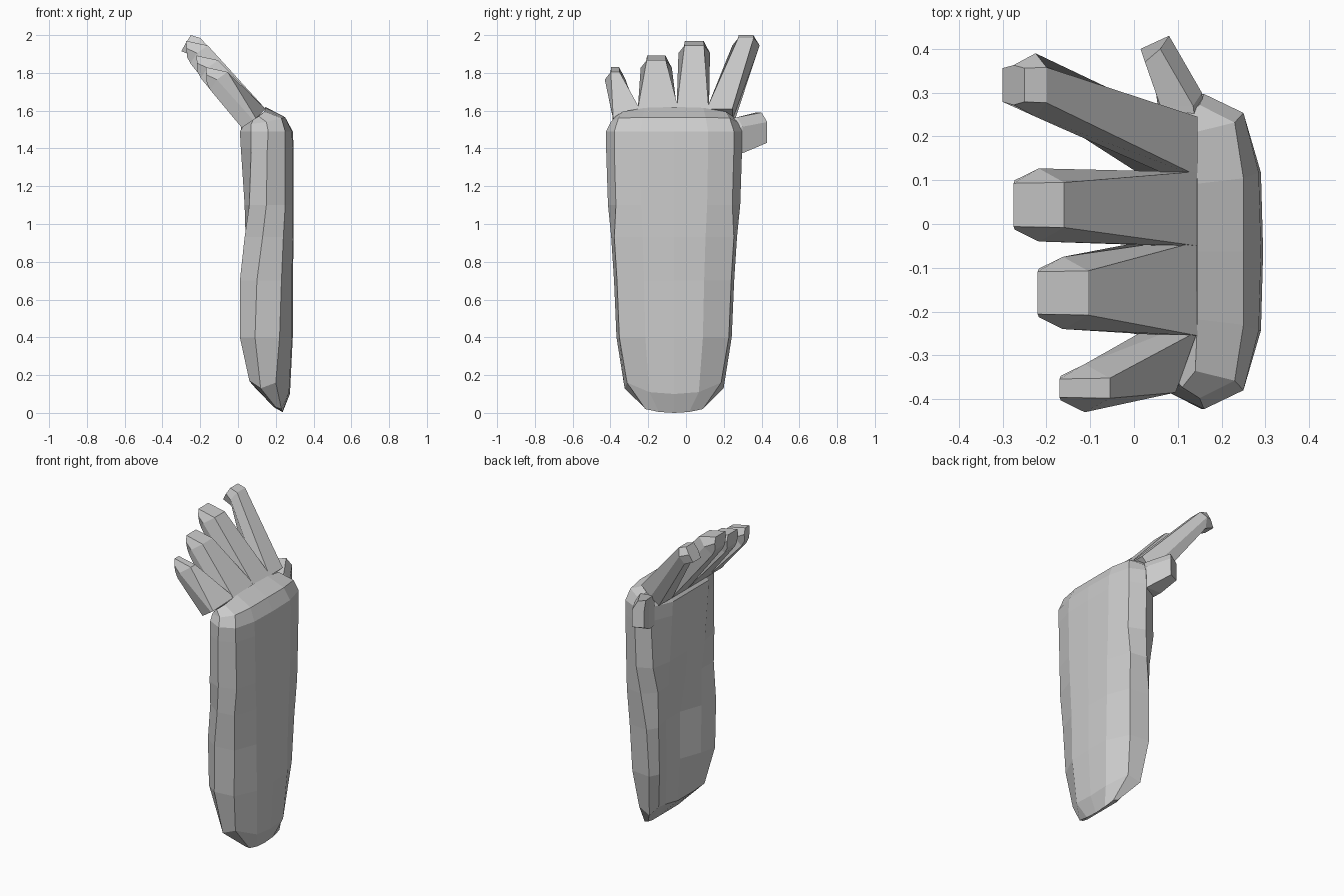
import bpy
import bmesh

cube = bpy.data.objects.get("Cube")
if cube:
    bpy.data.objects.remove(cube, do_unlink=True)

GREY = (0.6, 0.6, 0.6, 1.0)
grey = bpy.data.materials.new("plain grey")
grey.use_nodes = True
grey.diffuse_color = GREY
grey.node_tree.nodes["Principled BSDF"].inputs["Base Color"].default_value = GREY


def loft(name, rings):
    """Skin a list of equal closed rings and cap both ends."""
    bm = bmesh.new()
    loops = [[bm.verts.new(point) for point in ring] for ring in rings]
    for low, high in zip(loops, loops[1:]):
        count = len(low)
        for i in range(count):
            j = (i + 1) % count
            bm.faces.new((low[i], low[j], high[j], high[i]))
    bm.faces.new(loops[0])
    bm.faces.new(loops[-1])
    bmesh.ops.recalc_face_normals(bm, faces=bm.faces)
    mesh = bpy.data.meshes.new(name)
    bm.to_mesh(mesh)
    bm.free()
    mesh.materials.append(grey)
    part = bpy.data.objects.new(name, mesh)
    bpy.context.collection.objects.link(part)
    return part


# Foot: half outline from sole middle around the side to back middle
CENTRE = -0.063
BALL = (0, 0.5, 0.88, 1, 0.88, 0.5, 0)
HEEL = (0, 0.45, 0.8, 1, 0.95, 0.5, 0)


def foot_ring(spread, half, heights, xs, arch=0):
    """The arch hollows the sole on the inner side only."""
    if not isinstance(heights, tuple):
        heights = (heights,) * len(xs)
    outline = list(zip(xs, spread, heights))
    outer = [(x, CENTRE - half * s, z) for x, s, z in outline]
    lift = (0, arch, arch, 0, 0, 0, 0)
    inner = [(x + up, CENTRE + half * s, z)
             for (x, s, z), up in zip(outline, lift)]
    return outer + inner[-2:0:-1]


foot = loft("foot", [
    # heel end
    foot_ring(HEEL, 0.16, (0.03, 0.03, 0.03, 0.03, 0.02, 0.005, 0),
              (0.19, 0.19, 0.19, 0.2, 0.23, 0.235, 0.235)),
    foot_ring(HEEL, 0.262, (0.13, 0.15, 0.17, 0.13, 0.16, 0.11, 0.1),
              (0.1, 0.075, 0.06, 0.12, 0.2, 0.27, 0.275), 0.03),
    # heel pad on the outer side, hollow arch on the inner
    foot_ring(HEEL, 0.305, 0.4, (0.085, 0.035, 0.01, 0.09, 0.22, 0.285, 0.29), 0.05),
    foot_ring(HEEL, 0.318, 0.7, (0.085, 0.035, 0.01, 0.1, 0.23, 0.285, 0.29), 0.05),
    foot_ring(HEEL, 0.333, 0.93, (0.05, 0.04, 0.035, 0.13, 0.24, 0.29, 0.295), 0.02),
    foot_ring(BALL, 0.35, 1.1, (0.035, 0.035, 0.06, 0.15, 0.25, 0.29, 0.295)),
    # ball of the foot
    foot_ring(BALL, 0.36, 1.4, (0.015, 0.015, 0.07, 0.155, 0.25, 0.29, 0.295)),
    foot_ring(BALL, 0.36, 1.49, (0.01, 0.01, 0.07, 0.16, 0.25, 0.285, 0.29)),
    # rounded shoulder and toe seat
    foot_ring(BALL, 0.335, (1.52, 1.52, 1.53, 1.54, 1.56, 1.565, 1.565),
              (0.03, 0.03, 0.07, 0.15, 0.23, 0.25, 0.25)),
    foot_ring(BALL, 0.31, (1.55, 1.55, 1.55, 1.57, 1.595, 1.615, 1.62),
              (0.07, 0.07, 0.08, 0.11, 0.14, 0.145, 0.145)),
])


# Toes: six-sided section with a bevelled end
def hexagon(y0, y1, top, side, bottom, inset):
    (tx, tz), (sx, sz), (bx, bz) = top, side, bottom
    return [(tx, y0 + inset, tz), (sx, y0, sz), (bx, y0 + inset, bz),
            (bx, y1 - inset, bz), (sx, y1, sz), (tx, y1 - inset, tz)]


def toe(name, base, tip, x, z, reach=0.115, rise=0.025, lean=0.005, drop=0.0):
    t0, t1 = tip
    root = hexagon(*base, (0.145, 1.61), (0.08, 1.55), (0.02, 1.51), 0)
    root[0] = (0.145 - drop, base[0], 1.61 - drop)
    knuckle = hexagon(t0, t1, (x, z), (x - reach / 2, z - 0.04),
                      (x - reach * 0.8, z - 0.095), 0.032)
    end_x, end_z = x - reach, z + rise
    end = hexagon(t0 + 0.027, t1 - 0.027, (end_x, end_z),
                  (end_x + lean / 2, end_z - 0.04),
                  (end_x + lean, end_z - 0.085), 0.007)
    return loft(name, [root, knuckle, end])


toe("little_toe", (-0.385, -0.245), (-0.43, -0.32), -0.055, 1.805, drop=0.05)
toe("fourth_toe", (-0.255, -0.04), (-0.24, -0.075), -0.105, 1.867)
toe("middle_toe", (-0.05, 0.12), (-0.04, 0.127), -0.16, 1.945)
toe("long_toe", (0.11, 0.245), (0.245, 0.39), -0.2, 1.985,
    reach=0.05, rise=0.015, lean=-0.05)


# Dewclaw on the inner side
def dewclaw_ring(y, slant, x0, x1, z0, z1):
    zm = z1 - 0.05
    return [(x0, y, z0), (x1, y + slant, z0), (x1, y + slant, zm),
            (x1 - 0.02, y + slant - 0.03, z1), (x0 + 0.01, y - 0.03, z1),
            (x0, y, zm)]


loft("dewclaw", [
    dewclaw_ring(0.23, 0.03, 0.06, 0.16, 1.37, 1.555),
    dewclaw_ring(0.3, 0.0, 0.05, 0.155, 1.375, 1.565),
    dewclaw_ring(0.4, 0.03, 0.015, 0.08, 1.43, 1.59),
])
